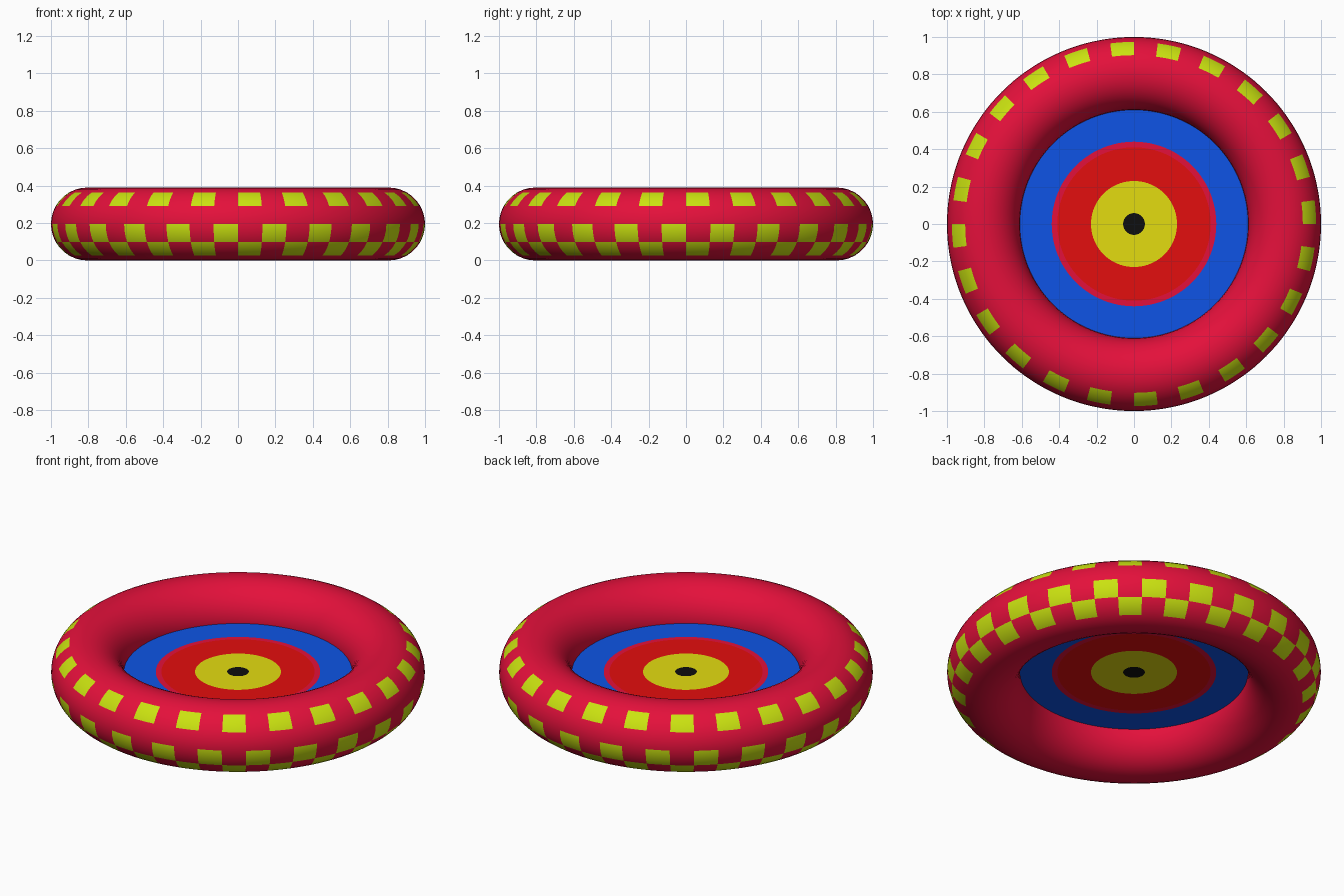
import bpy, bmesh
from math import sin, cos, pi, degrees, atan2, hypot, radians

if "Cube" in bpy.data.objects:
    bpy.data.objects.remove(bpy.data.objects["Cube"])

R, r, MID = 0.805, 0.195, 0.195   # ring radius, tube radius, mid height


def lin(c):
    c /= 255
    return c / 12.92 if c <= 0.04045 else ((c + 0.055) / 1.055) ** 2.4


def material(name, *rgb):
    m = bpy.data.materials.new(name)
    m.diffuse_color = (*[lin(c) for c in rgb], 1)
    m.use_nodes = True
    m.node_tree.nodes["Principled BSDF"].inputs["Base Color"].default_value = m.diffuse_color
    return m


crimson = material("crimson", 228, 16, 59)
lime = material("lime yellow", 202, 226, 16)
blue = material("blue", 14, 84, 230)
red = material("red", 228, 14, 14)
yellow = material("yellow", 228, 220, 16)
black = material("black", 14, 14, 14)


def lathe(name, profile, steps, mats, rule):
    """Spin a closed (radius, z) profile about z; rule(face) gives the material."""
    bm = bmesh.new()
    rings = []
    for i in range(steps):
        a = 2 * pi * i / steps
        rings.append([bm.verts.new((p * cos(a), p * sin(a), z)) for p, z in profile])
    n = len(profile)
    for i in range(steps):
        a, b = rings[i], rings[(i + 1) % steps]
        for j in range(n):
            k = (j + 1) % n
            bm.faces.new((a[j], b[j], b[k], a[k]))
    bmesh.ops.remove_doubles(bm, verts=bm.verts, dist=1e-5)
    bmesh.ops.recalc_face_normals(bm, faces=bm.faces)
    for f in bm.faces:
        f.smooth = True
        f.material_index = rule(f.calc_center_median())
    me = bpy.data.meshes.new(name)
    bm.to_mesh(me)
    bm.free()
    for m in mats:
        me.materials.append(m)
    ob = bpy.data.objects.new(name, me)
    bpy.context.collection.objects.link(ob)
    bpy.context.view_layer.objects.active = ob
    ob.select_set(True)
    bpy.ops.object.shade_smooth_by_angle(angle=radians(35))
    ob.select_set(False)


# Inflated ring with three rows of alternating checks on its outer side
def check_rule(c):
    tube = degrees(atan2(c.z - MID, hypot(c.x, c.y) - R))
    cell = int(degrees(atan2(c.y, c.x)) % 360 // 7.5) % 2
    if 30 < tube < 60 or -60 < tube < -30:
        return int(cell == 0)
    if -30 < tube < 0:
        return int(cell == 1)
    return 0


circle = [(R + r * cos(2 * pi * j / 36), MID + r * sin(2 * pi * j / 36)) for j in range(36)]
lathe("ring_tube", circle, 144, [crimson, lime], check_rule)

# Thin target floor across the middle, coloured by radius on both sides
bands = [0.058, 0.23, 0.41, 0.44, 0.615]
half = 0.002
profile = ([(0, MID + half)] + [(b, MID + half) for b in bands]
           + [(b, MID - half) for b in reversed(bands)] + [(0, MID - half)])


def band_rule(c):
    d = hypot(c.x, c.y)
    return next((i for i, b in enumerate(bands) if d < b), 4)


# drop the collapsed axis edge by closing the profile only through its rim
def floor_disc():
    bm = bmesh.new()
    steps = 96
    for side in (1, -1):
        z = MID + side * half
        centre = bm.verts.new((0, 0, z))
        loops = [[bm.verts.new((b * cos(2 * pi * i / steps), b * sin(2 * pi * i / steps), z))
                  for i in range(steps)] for b in bands]
        for i in range(steps):
            k = (i + 1) % steps
            quads = [(centre, loops[0][i], loops[0][k])]
            quads += [(p[i], q[i], q[k], p[k]) for p, q in zip(loops, loops[1:])]
            for band, q in enumerate(quads):
                f = bm.faces.new(q if side > 0 else q[::-1])
                f.material_index = band
    me = bpy.data.meshes.new("target_floor")
    bm.to_mesh(me)
    bm.free()
    for m in (black, yellow, red, crimson, blue):
        me.materials.append(m)
    bpy.context.collection.objects.link(bpy.data.objects.new("target_floor", me))


floor_disc()
